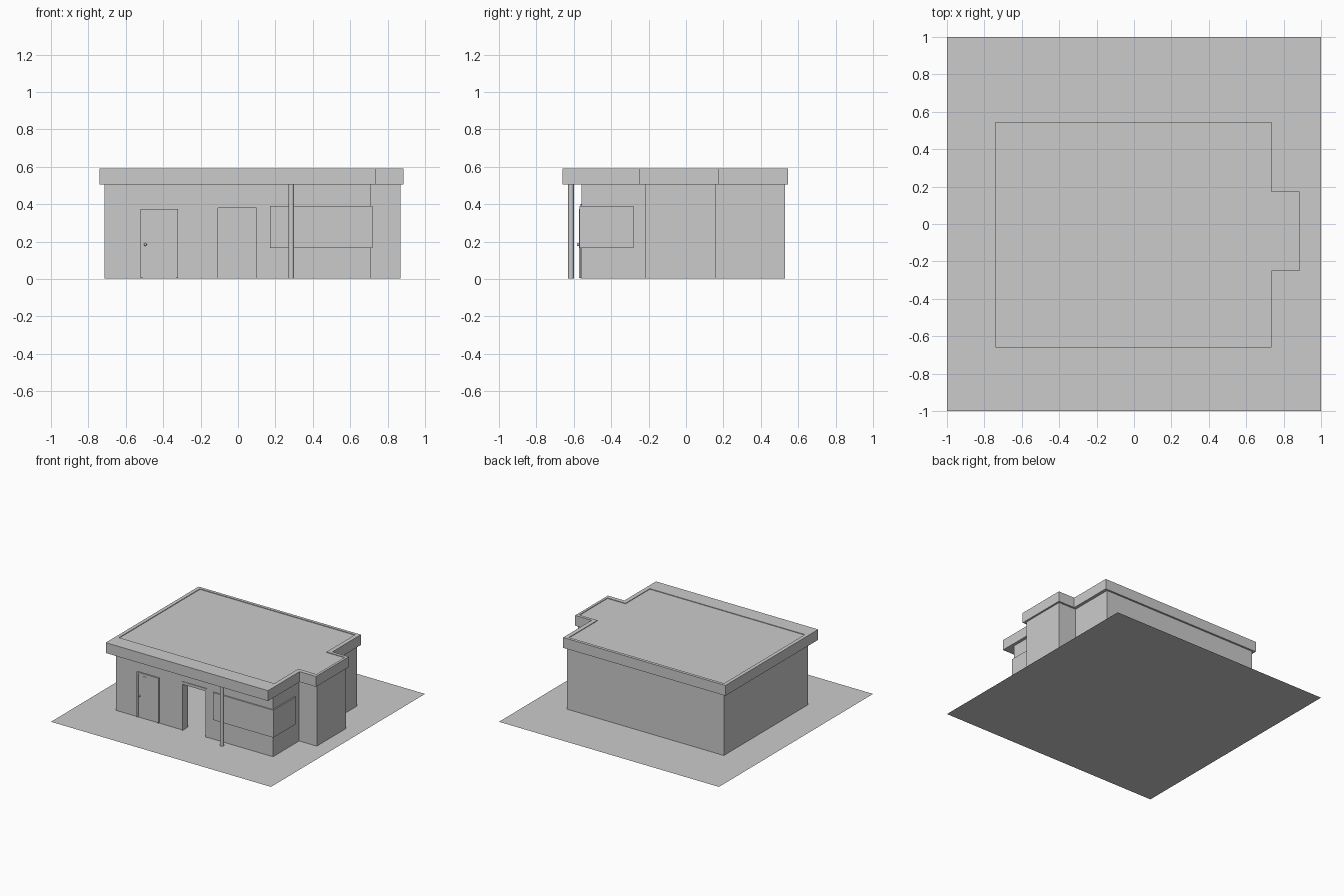
import bpy, bmesh, math

if "Cube" in bpy.data.objects:
    bpy.data.objects.remove(bpy.data.objects["Cube"])


def finish(name, bm):
    bmesh.ops.recalc_face_normals(bm, faces=bm.faces)
    me = bpy.data.meshes.new(name)
    bm.to_mesh(me)
    bm.free()
    ob = bpy.data.objects.new(name, me)
    bpy.context.collection.objects.link(ob)
    return ob


def prism(name, outline, z0, z1):
    """Extrude a plan outline upward."""
    bm = bmesh.new()
    face = bm.faces.new([bm.verts.new((x, y, z0)) for x, y in outline])
    new = bmesh.ops.extrude_face_region(bm, geom=[face])["geom"]
    for v in new:
        if isinstance(v, bmesh.types.BMVert):
            v.co.z = z1
    return finish(name, bm)


def box(name, x0, x1, y0, y1, z0, z1):
    return prism(name, [(x0, y0), (x1, y0), (x1, y1), (x0, y1)], z0, z1)


def plan(x0, x1, xb, y0, y1, b0, b1):
    """House outline with a bay on the right side."""
    return [(x0, y0), (x1, y0), (x1, b0), (xb, b0),
            (xb, b1), (x1, b1), (x1, y1), (x0, y1)]


def ring(name, outer, inner, z0, z1):
    """Closed band between two matching outlines."""
    bm = bmesh.new()
    loops = [[bm.verts.new((x, y, z)) for x, y in pts]
             for pts, z in ((outer, z0), (outer, z1), (inner, z1), (inner, z0))]
    n = len(outer)
    for k in range(4):
        a, b = loops[k], loops[(k + 1) % 4]
        for i in range(n):
            j = (i + 1) % n
            bm.faces.new((a[i], a[j], b[j], b[i]))
    return finish(name, bm)


# Ground sheet
bm = bmesh.new()
bmesh.ops.create_grid(bm, x_segments=1, y_segments=1, size=1)
finish("ground", bm)

# Walls: one band running round from one side of the entrance to the other
outer = plan(-0.715, 0.71, 0.87, -0.56, 0.53, -0.22, 0.16)
inner = plan(-0.655, 0.65, 0.81, -0.50, 0.47, -0.16, 0.10)
path = [(0.11, -0.56)] + outer[1:] + [outer[0], (-0.115, -0.56)]
back = [(-0.115, -0.50), inner[0]] + inner[:0:-1] + [(0.11, -0.50)]
prism("walls", path + back, 0.002, 0.505)
box("entrance_lintel", -0.115, 0.11, -0.56, -0.50, 0.40, 0.505)
box("inner_wall", -0.655, 0.65, 0.27, 0.29, 0.002, 0.505)

# Entrance frame
for name, x0, x1 in (("left", -0.12, -0.108), ("right", 0.10, 0.112)):
    box("entrance_jamb_" + name, x0, x1, -0.565, -0.495, 0.002, 0.40)
box("entrance_head", -0.108, 0.10, -0.565, -0.495, 0.38, 0.402)

# Roof slab with raised fascia rim
roof_out = plan(-0.74, 0.735, 0.885, -0.66, 0.545, -0.25, 0.175)
roof_in = plan(-0.71, 0.70, 0.865, -0.53, 0.52, -0.215, 0.15)
ring("roof_fascia", roof_out, roof_in, 0.505, 0.59)
prism("roof_slab", roof_in, 0.505, 0.585)

# Corner window wrapping front and right sides
box("window_front", 0.17, 0.72, -0.57, -0.55, 0.165, 0.39)
box("window_side", 0.70, 0.72, -0.55, -0.28, 0.165, 0.39)

# Front door: frame, leaf, narrow pane and knob
for name, x0, x1 in (("left", -0.52, -0.51), ("right", -0.33, -0.32)):
    box("door_frame_" + name, x0, x1, -0.572, -0.55, 0.005, 0.375)
box("door_frame_top", -0.51, -0.33, -0.572, -0.55, 0.365, 0.375)
box("door_leaf", -0.51, -0.33, -0.566, -0.55, 0.01, 0.365)
box("door_pane", -0.46, -0.43, -0.569, -0.56, 0.20, 0.35)
bpy.ops.mesh.primitive_uv_sphere_add(segments=12, ring_count=8, radius=0.008,
                                     location=(-0.495, -0.575, 0.185))
bpy.context.object.name = "door_knob"
bpy.ops.object.shade_smooth()

# Porch post
bpy.ops.mesh.primitive_cylinder_add(vertices=16, radius=0.015, depth=0.505,
                                    location=(0.285, -0.615, 0.2545))
bpy.context.object.name = "porch_post"
bpy.ops.object.shade_smooth_by_angle(angle=math.radians(40))
